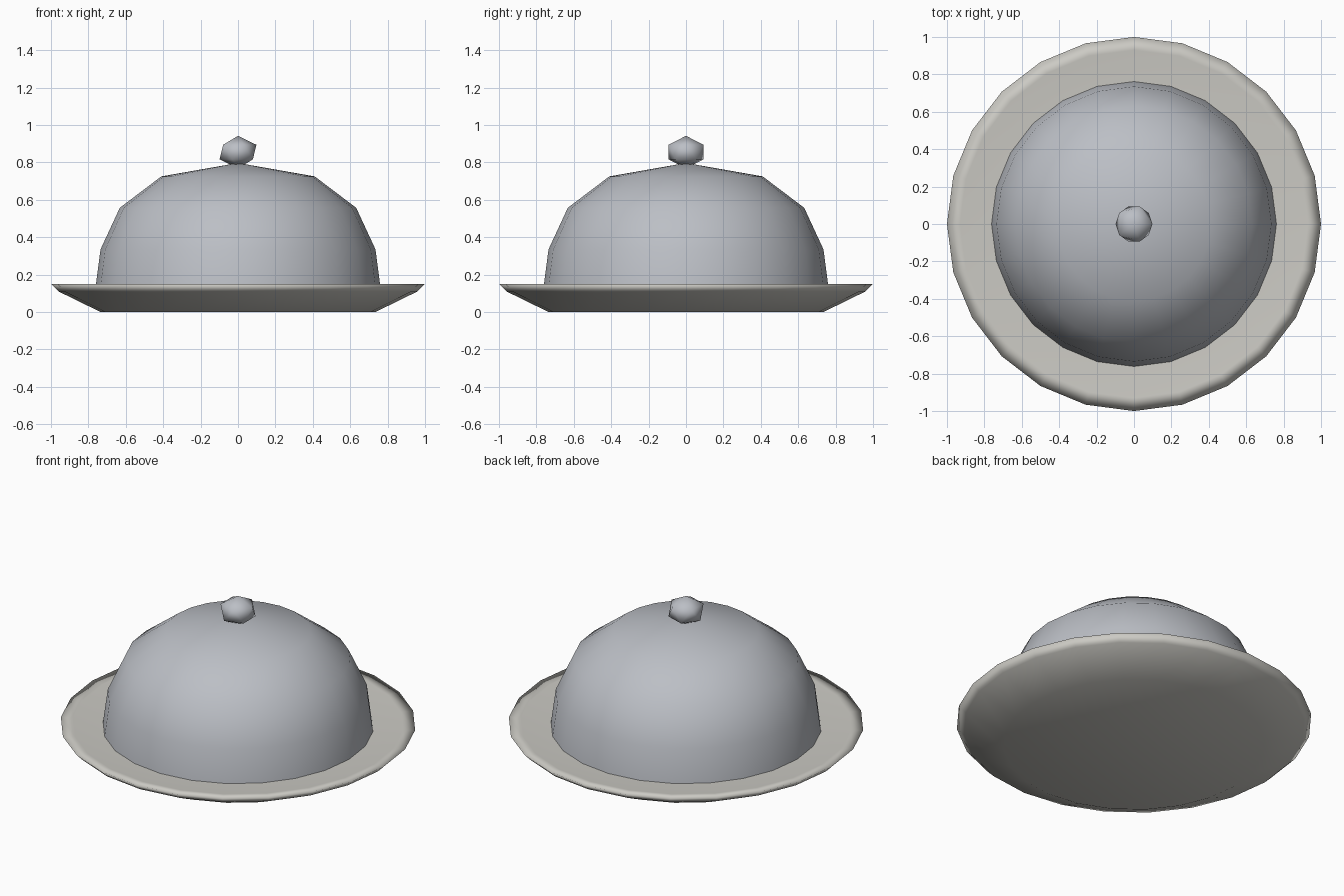
import bpy, bmesh, math

if "Cube" in bpy.data.objects:
    bpy.data.objects.remove(bpy.data.objects["Cube"])

SIDES = 24

def lathe(name, profile):
    """Spin an (r, z) profile round the z axis; r = 0 points become poles."""
    bm = bmesh.new()
    rings = []
    for r, z in profile:
        if r == 0:
            rings.append([bm.verts.new((0, 0, z))] * SIDES)
        else:
            rings.append([bm.verts.new((r * math.cos(math.tau * i / SIDES),
                                        r * math.sin(math.tau * i / SIDES), z))
                          for i in range(SIDES)])
    for a, b in zip(rings, rings[1:]):
        for i in range(SIDES):
            j = (i + 1) % SIDES
            quad = list(dict.fromkeys((a[i], a[j], b[j], b[i])))
            bm.faces.new(quad)
    for f in bm.faces:
        f.smooth = True
    bmesh.ops.recalc_face_normals(bm, faces=bm.faces[:])
    mesh = bpy.data.meshes.new(name)
    bm.to_mesh(mesh)
    bm.free()
    ob = bpy.data.objects.new(name, mesh)
    bpy.context.collection.objects.link(ob)
    return ob

def paint(ob, name, colour):
    mat = bpy.data.materials.new(name)
    mat.diffuse_color = (*colour, 1)
    mat.use_nodes = True
    mat.node_tree.nodes["Principled BSDF"].inputs["Base Color"].default_value = mat.diffuse_color
    ob.data.materials.append(mat)

# Shallow plate with a thin raised lip
plate = lathe("plate", [(0, 0), (0.735, 0), (0.96, 0.11), (1.0, 0.15),
                        (0.93, 0.145), (0.74, 0.13), (0, 0.13)])
paint(plate, "warm_grey", (0.60, 0.59, 0.55))

# Domed cover resting on the plate
dome = lathe("dome_cover", [(0.762, 0.13), (0.735, 0.335), (0.632, 0.557),
                            (0.41, 0.725), (0, 0.797)])

# Faceted knob, slightly squashed and sunk into the dome
bpy.ops.mesh.primitive_ico_sphere_add(subdivisions=1, radius=1, location=(0, 0, 0.855))
knob = bpy.context.object
knob.name = "knob"
knob.scale = (0.11, 0.11, 0.087)
bpy.ops.object.shade_smooth()

# Matching metal for cover and knob
for ob in (dome, knob):
    paint(ob, ob.name + "_metal", (0.50, 0.52, 0.56))
